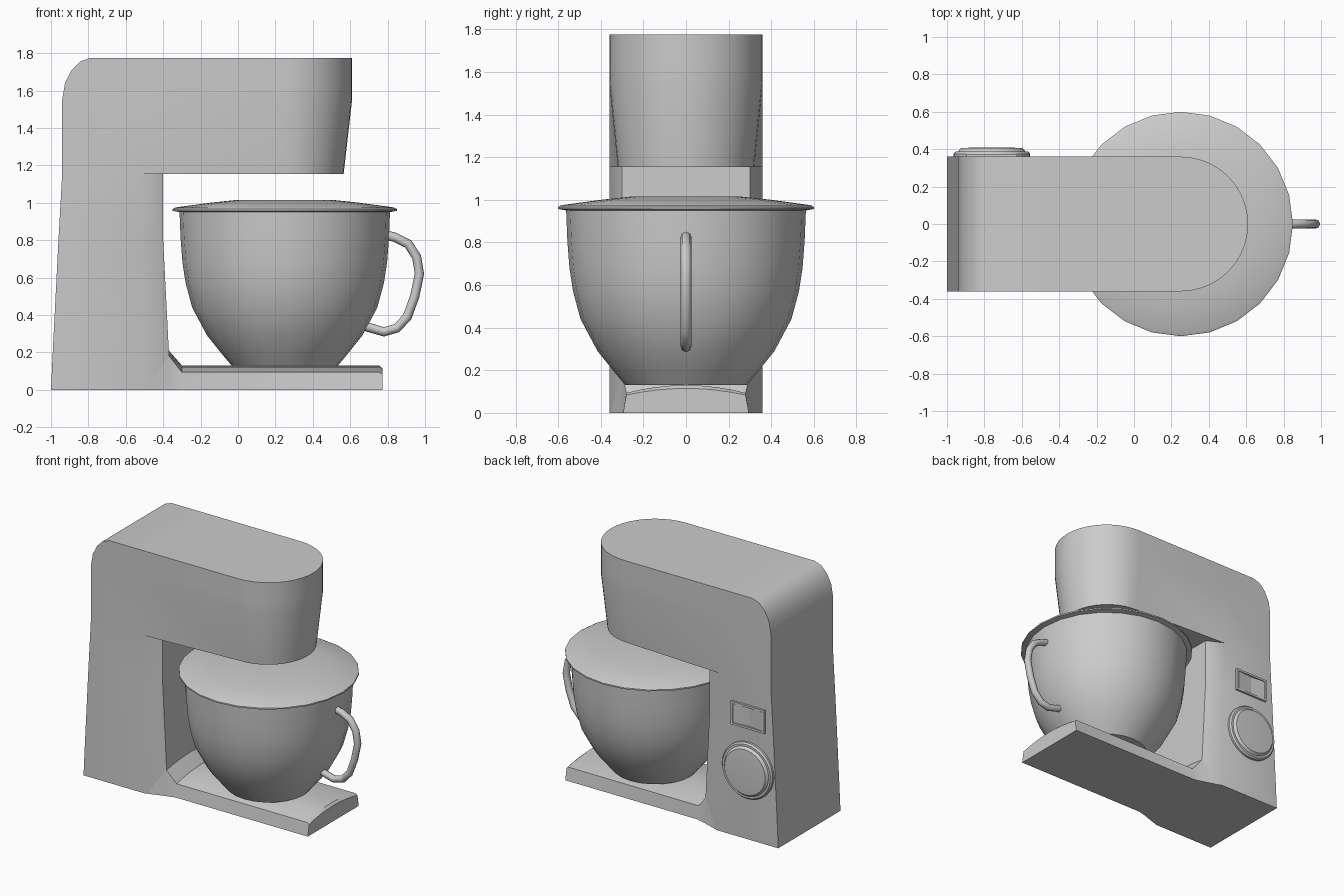
import bpy, bmesh
from math import sin, cos, pi

if "Cube" in bpy.data.objects:
    bpy.data.objects.remove(bpy.data.objects["Cube"])


def finish(name, bm, angle=38):
    """Weld, orient and turn a bmesh into a smooth-shaded object."""
    bmesh.ops.remove_doubles(bm, verts=bm.verts, dist=0.0005)
    bmesh.ops.recalc_face_normals(bm, faces=bm.faces)
    me = bpy.data.meshes.new(name)
    bm.to_mesh(me)
    bm.free()
    ob = bpy.data.objects.new(name, me)
    bpy.context.collection.objects.link(ob)
    bpy.ops.object.select_all(action='DESELECT')
    ob.select_set(True)
    bpy.context.view_layer.objects.active = ob
    bpy.ops.object.shade_smooth_by_angle(angle=angle * pi / 180)
    return ob


def loft(bm, rings, start=True, end=True):
    """Skin closed rings of points; optionally cap the two ends."""
    vs = [[bm.verts.new(p) for p in r] for r in rings]
    n = len(vs[0])
    for a, b in zip(vs, vs[1:]):
        for i in range(n):
            j = (i + 1) % n
            bm.faces.new((a[i], a[j], b[j], b[i]))
    if start:
        bm.faces.new(vs[0])
    if end:
        bm.faces.new(vs[-1])
    return vs


def lathe(name, profile, seg, place, angle=38):
    """Revolve (radius, height) points; radius 0 closes with a fan."""
    bm = bmesh.new()
    rings = [[place(r * cos(2 * pi * i / seg), r * sin(2 * pi * i / seg), h)
              for i in range(seg)] for r, h in profile]
    loft(bm, rings, False, False)
    bmesh.ops.dissolve_degenerate(bm, dist=0.0001, edges=bm.edges)
    return finish(name, bm, angle)


# Column and head as one continuous housing
W = 0.36


def head_ring(z, back, front, hw):
    arc = [(0.25 + (front - 0.25) * cos(t), hw * sin(t))
           for t in [pi / 2 - pi * i / 20 for i in range(21)]]
    pts = [(back, W), (-0.52, W)] + arc + [(-0.52, -W), (back, -W)]
    return [(x, y, z) for x, y in pts]


def column_ring(z, back, side, inner):
    pts = [(back, W), (side, W), (inner, 0.30), (inner, -0.30), (side, -W), (back, -W)]
    return [(x, y, z) for x, y in pts]


bm = bmesh.new()
head = loft(bm, [head_ring(*a) for a in (
    (1.155, -0.94, 0.565, 0.32), (1.55, -0.94, 0.61, W), (1.64, -0.925, 0.61, W),
    (1.71, -0.89, 0.61, W), (1.755, -0.845, 0.61, W), (1.775, -0.79, 0.61, W))], False, True)
col = loft(bm, [column_ring(*a) for a in (
    (0, -1.0, -0.50, -0.37), (0.21, -0.99, -0.50, -0.37),
    (0.80, -0.96, -0.515, -0.40), (1.155, -0.94, -0.52, -0.40))], True, False)
bm.faces.new(head[0][1:-1] + [col[-1][3], col[-1][2]])   # underside of head
finish("mixer_housing", bm)


# Base plate, crowned on top, flaring into the column
def base_ring(x, hw, side, mid):
    top = [(hw - 0.015) * (1 - i / 4) for i in range(9)]
    pts = [(-hw, 0), (hw, 0)] + [(y, side + (mid - side) * (1 - (y / hw) ** 2)) for y in top]
    return [(x, y, z) for y, z in pts]


bm = bmesh.new()
loft(bm, [base_ring(*a) for a in (
    (-0.50, 0.358, 0.20, 0.21), (-0.37, 0.315, 0.18, 0.21), (-0.30, 0.295, 0.09, 0.13),
    (0.755, 0.295, 0.09, 0.13), (0.772, 0.295, 0.08, 0.115))])
finish("base_plate", bm)

# Bowl and lid
upright = lambda a, b, h: (0.25 + a, b, h)
lathe("bowl", [(0, 0.13), (0.285, 0.13), (0.335, 0.19), (0.415, 0.29), (0.495, 0.44),
               (0.53, 0.57), (0.547, 0.68), (0.557, 0.81), (0.563, 0.96)], 24, upright)
lathe("bowl_lid", [(0, 1.016), (0.25, 1.016), (0.40, 1.0), (0.585, 0.975), (0.60, 0.967),
                   (0.60, 0.957), (0.563, 0.95)], 24, upright)

# Bowl handle: round tube along a bent path
cu = bpy.data.curves.new("handle_path", 'CURVE')
cu.dimensions = '3D'
cu.bevel_depth = 0.025
cu.bevel_resolution = 2
cu.use_fill_caps = True
path = [(0.78, 0.83), (0.84, 0.815), (0.91, 0.78), (0.955, 0.71), (0.97, 0.62),
        (0.945, 0.50), (0.905, 0.39), (0.85, 0.33), (0.78, 0.31), (0.66, 0.345)]
sp = cu.splines.new('POLY')
sp.points.add(len(path) - 1)
for p, (x, z) in zip(sp.points, path):
    p.co = (x, 0, z, 1)
tmp = bpy.data.objects.new("handle_path", cu)
bpy.context.collection.objects.link(tmp)
bm = bmesh.new()
bm.from_mesh(tmp.to_mesh())
bpy.data.objects.remove(tmp)
finish("bowl_handle", bm, 60)

# Speed dial on the +y side
lathe("speed_dial", [(0.205, 0.355), (0.205, 0.375), (0.195, 0.387), (0.18, 0.387),
                     (0.165, 0.405), (0.12, 0.408), (0, 0.408)], 32,
      lambda a, b, h: (-0.76 + a, h, 0.51 + b))


# Rocker switch: frame with a shallow V-shaped rocker inside
def rect(hx, hz, y):
    return [(-0.76 + sx * hx, y, 0.90 + sz * hz)
            for sx, sz in ((-1, -1), (1, -1), (1, 1), (-1, 1))]


bm = bmesh.new()
loft(bm, [rect(0.135, 0.085, 0.355), rect(0.135, 0.085, 0.375),
          rect(0.12, 0.07, 0.375), rect(0.12, 0.07, 0.36)], False, False)
finish("switch_frame", bm)

bm = bmesh.new()
loft(bm, [[(-0.76 + dx, 0.355, 0.832), (-0.76 + dx, y, 0.832),
           (-0.76 + dx, y, 0.968), (-0.76 + dx, 0.355, 0.968)]
          for dx, y in ((-0.118, 0.374), (0, 0.363), (0.118, 0.374))])
finish("switch_rocker", bm, 5)
